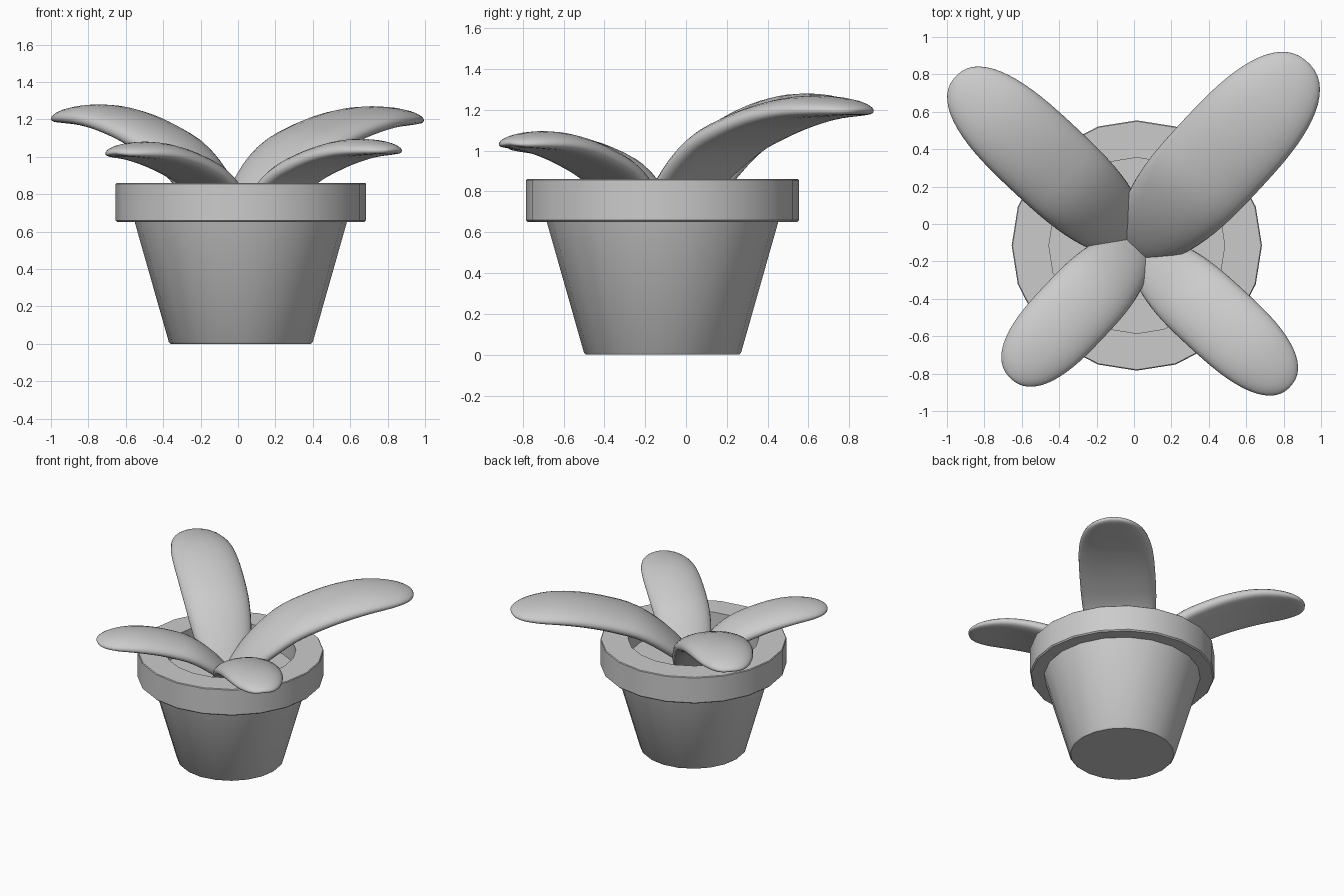
import bpy, bmesh, math
from mathutils import Vector, Matrix

if "Cube" in bpy.data.objects:
    bpy.data.objects.remove(bpy.data.objects["Cube"])

CENTRE = Vector((0.015, -0.115, 0))

grey = bpy.data.materials.new("plain_grey")
grey.use_nodes = True
colour = (0.6, 0.6, 0.6, 1)
grey.diffuse_color = colour
grey.node_tree.nodes["Principled BSDF"].inputs["Base Color"].default_value = colour


def finish(name, bm, angle):
    bmesh.ops.recalc_face_normals(bm, faces=bm.faces)
    mesh = bpy.data.meshes.new(name)
    bm.to_mesh(mesh)
    bm.free()
    mesh.materials.append(grey)
    obj = bpy.data.objects.new(name, mesh)
    obj.location = CENTRE
    bpy.context.collection.objects.link(obj)
    bpy.ops.object.select_all(action="DESELECT")
    obj.select_set(True)
    bpy.context.view_layer.objects.active = obj
    bpy.ops.object.shade_smooth_by_angle(angle=math.radians(angle))


def skin(bm, rings):
    """Bridge closed rings of points and cap both ends."""
    loops = [[bm.verts.new(p) for p in ring] for ring in rings]
    n = len(loops[0])
    for a, b in zip(loops, loops[1:]):
        for i in range(n):
            j = (i + 1) % n
            bm.faces.new((a[i], a[j], b[j], b[i]))
    bm.faces.new(loops[0])
    bm.faces.new(loops[-1])


def lathe(name, profile, sides=20):
    bm = bmesh.new()
    skin(bm, [[(r * math.cos(math.tau * i / sides), r * math.sin(math.tau * i / sides), z)
               for i in range(sides)] for r, z in profile])
    finish(name, bm, 30)


# Pot: tapered body, thick rim, inner wall down to the soil
SOIL = 0.70
lathe("pot", [(0.375, 0), (0.385, 0.01), (0.567, 0.65), (0.66, 0.65), (0.669, 0.659),
              (0.669, 0.855), (0.664, 0.86), (0.47, 0.86), (0.47, SOIL)])

# Arch of a leaf: (fraction of length, fraction of height)
ARCH = [(-0.03, -0.08), (0.15, 0.38), (0.3, 0.67), (0.45, 0.83),
        (0.6, 0.94), (0.75, 1.0), (0.9, 1.0), (1.0, 0.97)]


def arch(q):
    """Smooth interpolation of the arch points."""
    k = max(i for i in range(len(ARCH) - 1) if q >= ARCH[i][0] or i == 0)

    def slope(i):
        a, b = ARCH[max(i - 1, 0)], ARCH[min(i + 1, len(ARCH) - 1)]
        return (b[1] - a[1]) / (b[0] - a[0])
    (x0, y0), (x1, y1) = ARCH[k], ARCH[k + 1]
    d = x1 - x0
    t = (q - x0) / d
    return (y0 * (1 + 2 * t) * (1 - t) ** 2 + slope(k) * d * t * (1 - t) ** 2
            + y1 * t * t * (3 - 2 * t) + slope(k + 1) * d * t * t * (t - 1))


def rounded(v):
    """Push a sine or cosine outwards for a boxier oval section."""
    return math.copysign(abs(v) ** 0.85, v)


def leaf(name, degrees, start, end, width, base, height, thick, steps=32, sides=24):
    turn = Matrix.Rotation(math.radians(degrees), 3, "Z")
    length = end - start
    rings = []
    for s in range(steps + 1):
        # Stations bunch up towards both blunt ends to round them
        t = -math.cos(math.pi * (0.01 + 0.98 * s / steps))
        q = 0.485 + 0.515 * t
        w = (1 - abs(t) ** 2.8) ** 0.42
        slope = (arch(min(q + 0.01, 1)) - arch(q - 0.01)) * height / (0.02 * length)
        normal = Vector((-slope, 0, 1)).normalized()
        mid = Vector((start + q * length, 0, base + height * arch(q)))
        ring = []
        for i in range(sides):
            a = math.tau * i / sides
            across, up = rounded(math.cos(a)), rounded(math.sin(a))
            # Thicker towards the base and on the underside
            depth = thick * (1.25 - 0.35 * q if up > 0 else 1.4 - 0.4 * q)
            lift = w * (depth * up - 0.025 * across ** 2)
            ring.append(turn @ (mid + normal * lift + Vector((0, w * width / 2 * across, 0))))
        rings.append(ring)
    bm = bmesh.new()
    skin(bm, rings)
    finish(name, bm, 80)


# Four leaves around the middle of the pot
leaf("back_left_leaf", 47, 0, 1.34, 0.55, 0.69, 0.525, 0.06)
leaf("back_right_leaf", 137, 0.04, 1.325, 0.48, 0.62, 0.605, 0.06)
leaf("front_right_leaf", 226.5, 0, 0.98, 0.42, 0.66, 0.375, 0.05)
leaf("front_left_leaf", 317.5, 0.05, 1.115, 0.42, 0.62, 0.43, 0.05)
